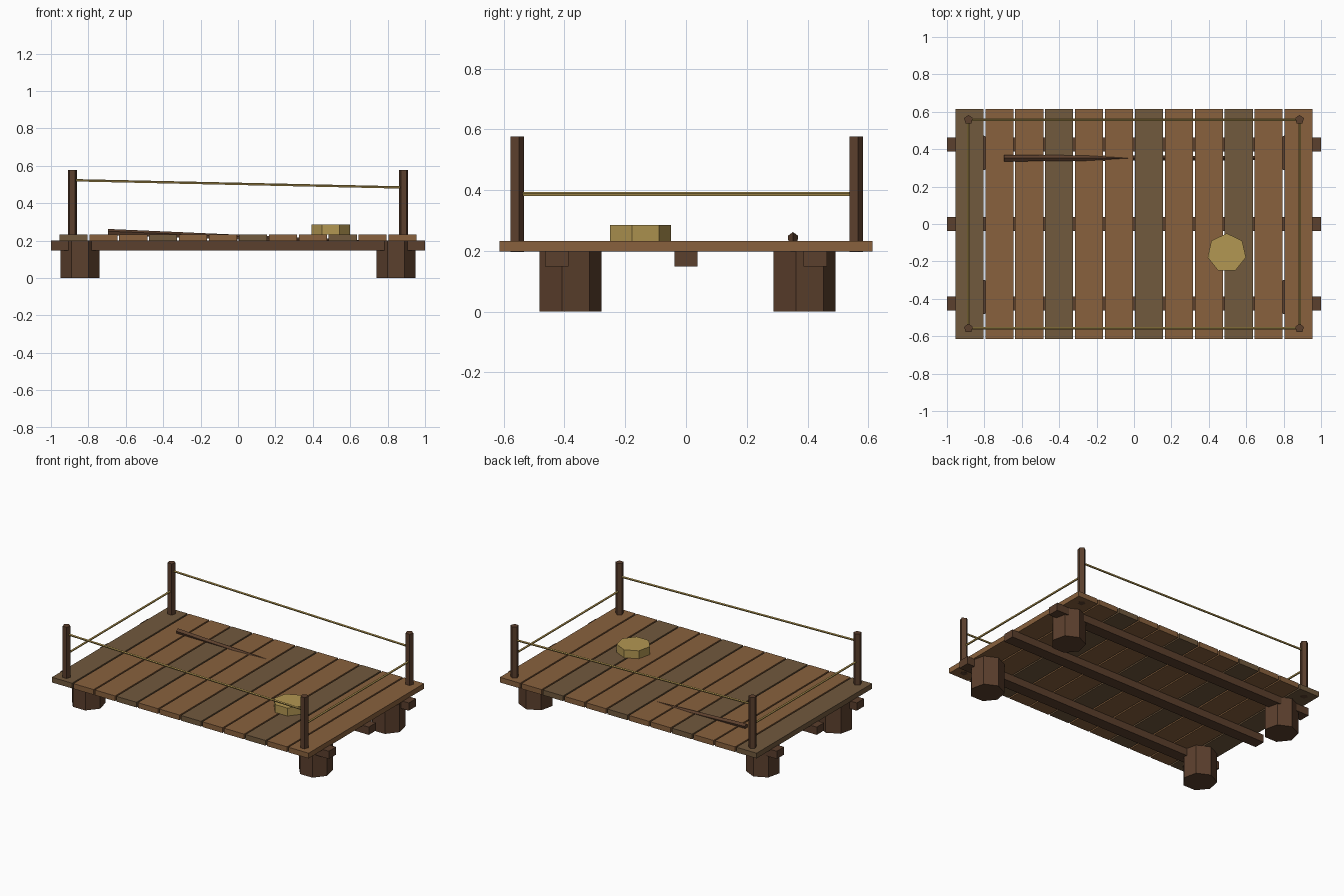
import bpy
from mathutils import Vector

if "Cube" in bpy.data.objects:
    bpy.data.objects.remove(bpy.data.objects["Cube"])


def material(name, color):
    m = bpy.data.materials.new(name)
    m.diffuse_color = (*color, 1)
    m.use_nodes = True
    m.node_tree.nodes["Principled BSDF"].inputs["Base Color"].default_value = m.diffuse_color
    return m


PLANK = material("plank_wood", (0.25, 0.12, 0.047))
WORN = material("worn_wood", (0.165, 0.1, 0.047))
DARK = material("dark_wood", (0.105, 0.05, 0.026))
ROPE = material("rope_fibre", (0.45, 0.31, 0.085))


def box(name, center, size, mat):
    bpy.ops.mesh.primitive_cube_add(size=1, location=center)
    o = bpy.context.object
    o.name = name
    o.scale = size
    bpy.ops.object.transform_apply(location=False, rotation=False, scale=True)
    o.data.materials.append(mat)
    return o


def prism(name, sides, r, x, y, z0, z1, mat):
    bpy.ops.mesh.primitive_cylinder_add(vertices=sides, radius=r, depth=z1 - z0,
                                        location=(x, y, (z0 + z1) / 2))
    o = bpy.context.object
    o.name = name
    o.data.materials.append(mat)
    return o


def rod(name, a, b, r1, r2, mat, sides=5):
    a, b = Vector(a), Vector(b)
    bpy.ops.mesh.primitive_cone_add(vertices=sides, radius1=r1, radius2=r2,
                                    depth=(b - a).length, location=(a + b) / 2)
    o = bpy.context.object
    o.name = name
    o.rotation_euler = (b - a).to_track_quat('Z', 'Y').to_euler()
    o.data.materials.append(mat)
    return o


# Deck planks, every third one worn
for i in range(12):
    box(f"deck_plank_{i + 1}", (-0.88 + 0.16 * i, 0, 0.215), (0.15, 1.228, 0.035),
        WORN if i % 3 == 0 else PLANK)

# Long beams under the deck
for i, y in enumerate((-0.425, 0, 0.425)):
    box(f"beam_{i + 1}", (0, y, 0.174), (2, 0.077, 0.052), DARK)

# Seven-sided floats and five-sided corner posts
for sx, xn in ((-1, "left"), (1, "right")):
    for sy, yn in ((-1, "front"), (1, "back")):
        prism(f"{yn}_{xn}_float", 7, 0.107, sx * 0.845, sy * 0.385, 0, 0.2, DARK)
        prism(f"{yn}_{xn}_post", 5, 0.025, sx * 0.885, sy * 0.558, 0.197, 0.577, DARK)

# Rope rails: sloping along front and back, level and lower at the sides
for s, n in ((-1, "front"), (1, "back")):
    rod(f"{n}_rope", (-0.885, s * 0.558, 0.522), (0.885, s * 0.558, 0.483), 0.007, 0.007, ROPE)
for s, n in ((-1, "left"), (1, "right")):
    rod(f"{n}_rope", (s * 0.885, -0.558, 0.387), (s * 0.885, 0.558, 0.387), 0.007, 0.007, ROPE)

# Tapered pole lying at a slant through the deck
rod("pole", (-0.695, 0.352, 0.244), (0.69, 0.352, 0.19), 0.018, 0.011, DARK)

# Rope coil on the deck
prism("rope_coil", 7, 0.105, 0.496, -0.155, 0.232, 0.286, ROPE)
